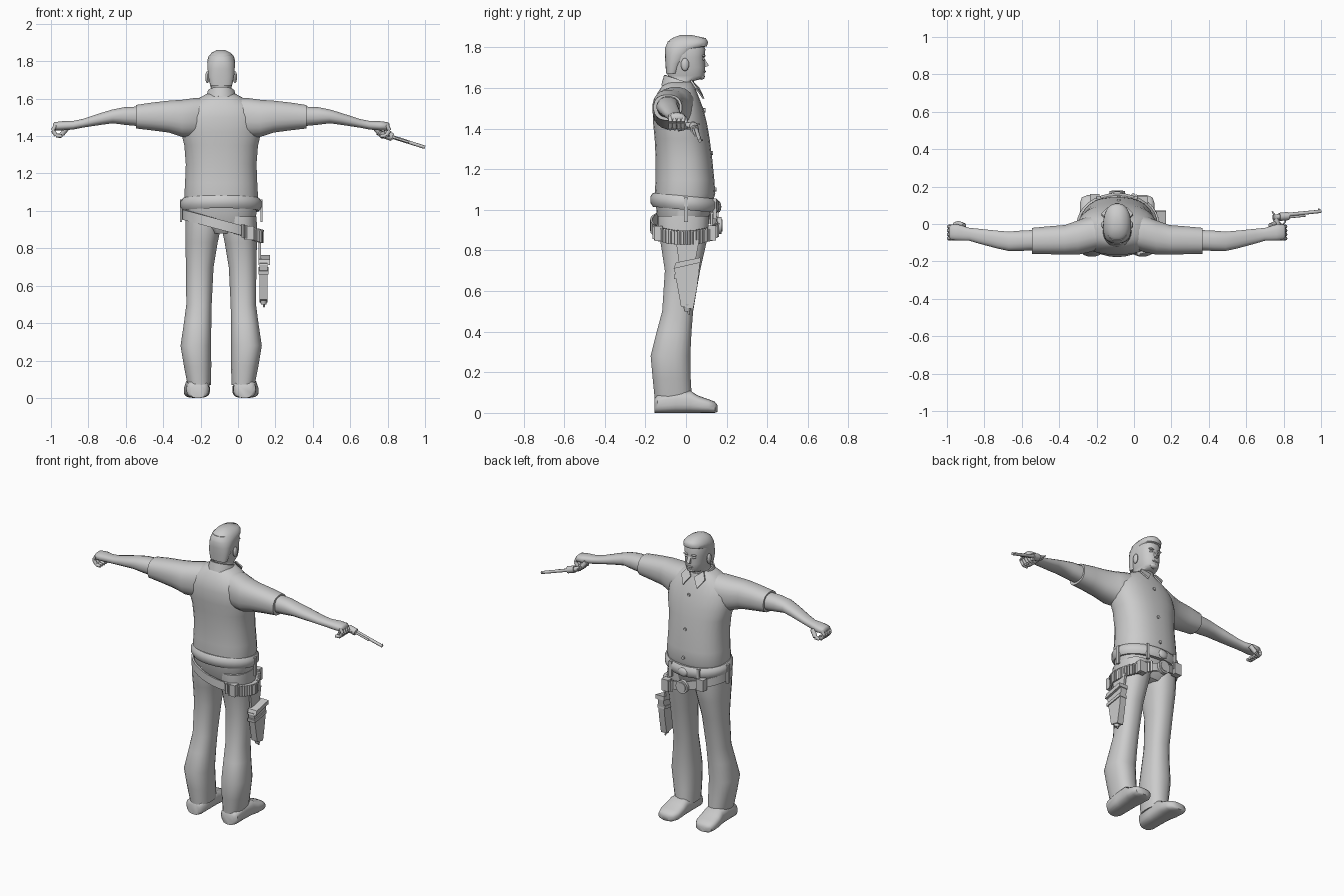
import bpy, bmesh, math
from mathutils import Vector, Matrix

cube = bpy.data.objects.get("Cube")
if cube:
    bpy.data.objects.remove(cube, do_unlink=True)

# One plain grey covers the whole figure
GREY = (0.6, 0.6, 0.6, 1)
grey = bpy.data.materials.new("plain_grey")
grey.use_nodes = True
grey.diffuse_color = GREY
grey.node_tree.nodes["Principled BSDF"].inputs["Base Color"].default_value = GREY

MID = -0.09  # x of the body's centre line
SIDES = (("left", 1), ("right", -1))


def finish(name, bm, side=1, angle=45):
    """Turn a bmesh, built around the body's centre line, into an object."""
    bmesh.ops.scale(bm, vec=(side, 1, 1), verts=bm.verts)
    bmesh.ops.translate(bm, vec=(MID, 0, 0), verts=bm.verts)
    bmesh.ops.recalc_face_normals(bm, faces=bm.faces)
    mesh = bpy.data.meshes.new(name)
    bm.to_mesh(mesh)
    bm.free()
    mesh.shade_smooth()
    mesh.set_sharp_from_angle(angle=math.radians(angle))
    mesh.materials.append(grey)
    obj = bpy.data.objects.new(name, mesh)
    bpy.context.collection.objects.link(obj)
    return obj


def skin(bm, rings, closed=False):
    """Bridge rings of vertices with quads, capping the ends if open."""
    count = len(rings[0])
    pairs = list(zip(rings, rings[1:]))
    if closed:
        pairs.append((rings[-1], rings[0]))
    for low, high in pairs:
        for i in range(count):
            j = (i + 1) % count
            bm.faces.new((low[i], low[j], high[j], high[i]))
    if not closed:
        bm.faces.new(rings[0])
        bm.faces.new(rings[-1])


def loft(name, axis, sections, side=1, square=0.85, sides=20, angle=50):
    """Skin rounded sections (t, u0, u1, v0, v1) placed along an axis."""
    bm = bmesh.new()
    rings = []
    for t, u0, u1, v0, v1 in sections:
        ring = []
        for k in range(sides):
            a = math.tau * (k + 0.5) / sides
            c, s = math.cos(a), math.sin(a)
            u = (u0 + u1) / 2 + (u1 - u0) / 2 * math.copysign(abs(c) ** square, c)
            v = (v0 + v1) / 2 + (v1 - v0) / 2 * math.copysign(abs(s) ** square, s)
            place = {"x": (t, u, v), "y": (u, t, v), "z": (u, v, t)}[axis]
            ring.append(bm.verts.new(place))
        rings.append(ring)
    skin(bm, rings)
    return finish(name, bm, side, angle)


def body_loft(name, sections, **options):
    """Upright loft from symmetric sections (z, half width, back, front)."""
    return loft(name, "z", [(z, -w, w, b, f) for z, w, b, f in sections], **options)


def band(name, rx, ry, cy, height, profile):
    """Sweep a small (outward, up) profile around an ellipse."""
    bm = bmesh.new()
    rings = []
    for k in range(32):
        a = math.tau * k / 32
        c, s = math.cos(a), math.sin(a)
        rings.append([bm.verts.new(((rx + o) * c, cy + (ry + o) * s,
                                    height(rx * c, ry * s) + up)) for o, up in profile])
    skin(bm, rings, closed=True)
    return finish(name, bm)


def rod(name, start, end, r1, r2=None, side=1, sides=12):
    """Cylinder or cone between two points."""
    p, q = Vector(start), Vector(end)
    turn = (q - p).to_track_quat("Z", "Y").to_matrix().to_4x4()
    bm = bmesh.new()
    bmesh.ops.create_cone(bm, cap_ends=True, segments=sides, radius1=r1,
                          radius2=r1 if r2 is None else r2, depth=(q - p).length,
                          matrix=Matrix.Translation((p + q) / 2) @ turn)
    return finish(name, bm, side)


def ball(name, centre, size, side=1):
    bm = bmesh.new()
    bmesh.ops.create_uvsphere(bm, u_segments=12, v_segments=8, radius=1,
                              matrix=Matrix.Translation(centre) @ Matrix.Diagonal((*size, 1)))
    return finish(name, bm, side)


def box(name, centre, size, side=1):
    bm = bmesh.new()
    bmesh.ops.create_cube(bm, size=1,
                          matrix=Matrix.Translation(centre) @ Matrix.Diagonal((*size, 1)))
    return finish(name, bm, side)


def slab(name, points, offset, side=1):
    """Extrude a flat outline by an offset vector."""
    bm = bmesh.new()
    skin(bm, [[bm.verts.new(p) for p in points],
              [bm.verts.new(Vector(p) + Vector(offset)) for p in points]])
    return finish(name, bm, side, 30)


# Shirt body and trouser seat
body_loft("shirt_body", [
    (1.03, .19, -.15, .13), (1.08, .198, -.155, .145), (1.15, .194, -.15, .14),
    (1.25, .19, -.15, .13), (1.35, .198, -.155, .117), (1.42, .215, -.162, .105),
    (1.5, .21, -.165, .085), (1.56, .18, -.15, .062), (1.6, .125, -.125, .045),
    (1.63, .07, -.1, .03)], sides=28)
body_loft("trouser_seat", [
    (.88, .13, -.11, .08), (.92, .185, -.14, .11), (1.04, .192, -.15, .13)], sides=28)

# Head, hair and collar
body_loft("head", [
    (1.58, .06, -.09, .03), (1.635, .056, -.085, .04), (1.645, .052, -.087, .08),
    (1.66, .056, -.09, .092), (1.7, .066, -.095, .094), (1.75, .07, -.1, .092),
    (1.79, .071, -.1, .096), (1.83, .06, -.09, .08)], sides=24)
body_loft("hair", [
    (1.67, .058, -.098, -.04), (1.72, .07, -.102, -.015), (1.76, .073, -.104, .02),
    (1.795, .075, -.104, .07), (1.805, .074, -.1, .103), (1.825, .069, -.092, .11),
    (1.845, .052, -.07, .098), (1.86, .022, -.03, .03)], sides=24)
band("collar", .064, .067, -.033, lambda x, y: 1.62 - .35 * y,
     [(0, .02), (.008, .02), (.022, -.03), (.012, -.03)])
slab("nose", [(0, .088, 1.75), (0, .113, 1.71), (0, .088, 1.7)], (.011, 0, 0))
slab("nose_other_half", [(0, .088, 1.75), (0, .113, 1.71), (0, .088, 1.7)], (-.011, 0, 0))
ball("mouth", (0, .09, 1.68), (.024, .008, .006))
ball("chin", (0, .075, 1.656), (.03, .018, .016))
for label, s in SIDES:
    ball(label + "_ear", (.074, -.005, 1.715), (.011, .02, .032), s)
    ball(label + "_eye", (.028, .084, 1.742), (.013, .008, .007), s)
    ball(label + "_brow", (.028, .087, 1.758), (.02, .01, .006), s)
    slab(label + "_collar_flap", [(.056, .02, 1.635), (.012, .056, 1.6),
                                  (.05, .083, 1.545), (.085, .048, 1.595)],
         (0, .008, .004), s)

# Shirt front: placket edge and buttons
for z, y in ((1.49, .087), (1.28, .125), (1.1, .143)):
    rod("shirt_button", (.008, y - .006, z), (.008, y + .008, z), .01)

for label, s in SIDES:
    # Short sleeve, bare arm and curled hand
    loft(label + "_sleeve", "x", [
        (.04, -.11, .02, 1.45, 1.605), (.14, -.15, .045, 1.39, 1.605),
        (.21, -.165, .02, 1.395, 1.595), (.28, -.165, -.005, 1.418, 1.59),
        (.37, -.162, -.012, 1.43, 1.58), (.455, -.16, -.02, 1.44, 1.567)], s)
    loft(label + "_arm", "x", [
        (.42, -.14, -.03, 1.45, 1.56), (.52, -.145, -.035, 1.46, 1.555),
        (.58, -.145, -.04, 1.468, 1.543), (.64, -.132, -.035, 1.46, 1.525),
        (.74, -.105, -.025, 1.445, 1.492), (.79, -.09, -.02, 1.435, 1.482),
        (.85, -.09, -.002, 1.43, 1.48), (.89, -.085, -.003, 1.43, 1.475),
        (.9, -.07, -.015, 1.44, 1.465)], s, sides=16)
    for n in range(4):
        y = -.077 + .021 * n
        joints = [(.885, y, 1.458), (.901, y, 1.43), (.882, y, 1.403), (.852, y, 1.4)]
        for a, b in zip(joints, joints[1:]):
            rod(label + "_finger", a, b, .011, .01, s, 8)
    rod(label + "_thumb", (.82, -.01, 1.45), (.85, .004, 1.41), .015, .013, s)
    rod(label + "_thumb_tip", (.85, .004, 1.41), (.875, -.002, 1.4), .013, .008, s)

    # Flared trouser leg and shoe
    loft(label + "_trouser_leg", "z", [
        (.07, .055, .18, -.155, .03), (.17, .052, .2, -.165, .024),
        (.28, .053, .218, -.175, .022), (.4, .052, .2, -.145, .028),
        (.5, .05, .187, -.118, .036), (.7, .04, .189, -.105, .07),
        (.83, .018, .192, -.125, .1), (.9, .003, .193, -.14, .112),
        (.97, .003, .19, -.14, .115)], s)
    loft(label + "_shoe", "y", [
        (-.155, .085, .165, 0, .07), (-.14, .066, .185, 0, .09), (-.05, .063, .188, 0, .11),
        (.02, .062, .193, 0, .11), (.06, .06, .2, 0, .085), (.11, .062, .2, 0, .068),
        (.142, .08, .19, 0, .055), (.154, .11, .16, .005, .04)], s, square=.7)

# Rounded waist belt with loops and buckle
band("waist_belt", .196, .15, -.005, lambda x, y: 1.035 - .1 * y,
     [(-.02, -.03), (.008, -.035), (.021, -.015), (.021, .015), (.008, .033), (-.02, .03)])
for label, s in SIDES:
    box(label + "_side_loop", (.215, 0, 1.0), (.012, .022, .12), s)
    box(label + "_front_loop", (.1, .142, 1.005), (.02, .016, .1), s)
ball("waist_buckle", (0, .16, 1.015), (.035, .014, .028))


# Slanted gun belt, cartridges, pouches and buckle
def sling(x, y):
    return .925 - .28 * x


band("gun_belt", .199, .158, -.008, sling,
     [(0, -.027), (.011, -.027), (.011, .027), (0, .027)])
for k in range(26):
    a = math.radians(-58 + k * 5)
    x, y = .218 * math.cos(a), -.008 + .177 * math.sin(a)
    z = sling(x, y)
    rod("cartridge", (x, y, z - .036), (x, y, z + .026), .008, sides=8)
    rod("cartridge_rim", (x, y, z + .026), (x, y, z + .034), .01, sides=8)
for x, y in ((.15, -.135), (.14, .128), (-.12, .14)):
    box("belt_pouch", (x, y, sling(x, y)), (.05, .04, .075))
rod("gun_belt_buckle", (0, .152, .922), (0, .176, .922), .042, sides=20)
rod("buckle_face", (0, .17, .922), (0, .18, .922), .03, sides=20)

# Holster hanging on the gun side, with its drop loop and tie cord
OUT = (.014, 0, 0)
slab("holster_drop_loop", [(.2, -.05, .85), (.2, .065, .85), (.2, .045, .74),
                           (.2, -.035, .74)], OUT)
slab("holster_pouch", [(.205, -.06, .72), (.205, .07, .75), (.205, .055, .62),
                       (.205, .035, .51), (.205, -.025, .525)], (.042, 0, 0))
slab("holster_mouth", [(.2, -.062, .71), (.2, .072, .74), (.2, .07, .765),
                       (.2, -.05, .74)], (.062, 0, 0))
slab("holster_strap", [(.2, -.058, .66), (.2, .064, .68), (.2, .062, .7),
                       (.2, -.06, .68)], (.053, 0, 0))
rod("holster_toe", (.227, .006, .535), (.227, .006, .5), .022, .014)
rod("tie_cord", (.225, .01, .52), (.23, .014, .485), .005)

# Revolver held out sideways, dipping toward the muzzle
muzzle, breech = Vector((1.089, .068, 1.34)), Vector((.91, .05, 1.397))
aim = (muzzle - breech).normalized()
across = Vector((0, 1, 0))
rod("gun_barrel", breech, muzzle, .01, .009)
rod("gun_ejector", breech - across * .015, breech + aim * .1 - across * .015, .006)
rod("gun_cylinder", breech - aim * .045 - across * .008, breech + aim * .005 - across * .008, .022)
rod("gun_frame", breech - aim * .08 - across * .008, breech + aim * .01 - across * .006, .015)
rod("gun_grip", breech - aim * .07, (.865, -.04, 1.405), .014, .02)
rod("gun_hammer", breech - aim * .07, breech - aim * .085 + across * .025, .006, .004)
rod("gun_sight", muzzle - aim * .012, muzzle - aim * .012 + across * .016, .004)
guard = [breech - aim * b - across * c for b, c in
         ((.055, .02), (.05, .045), (.03, .052), (.012, .04), (.01, .02))]
for a, b in zip(guard, guard[1:]):
    rod("trigger_guard", a, b, .004, sides=6)
